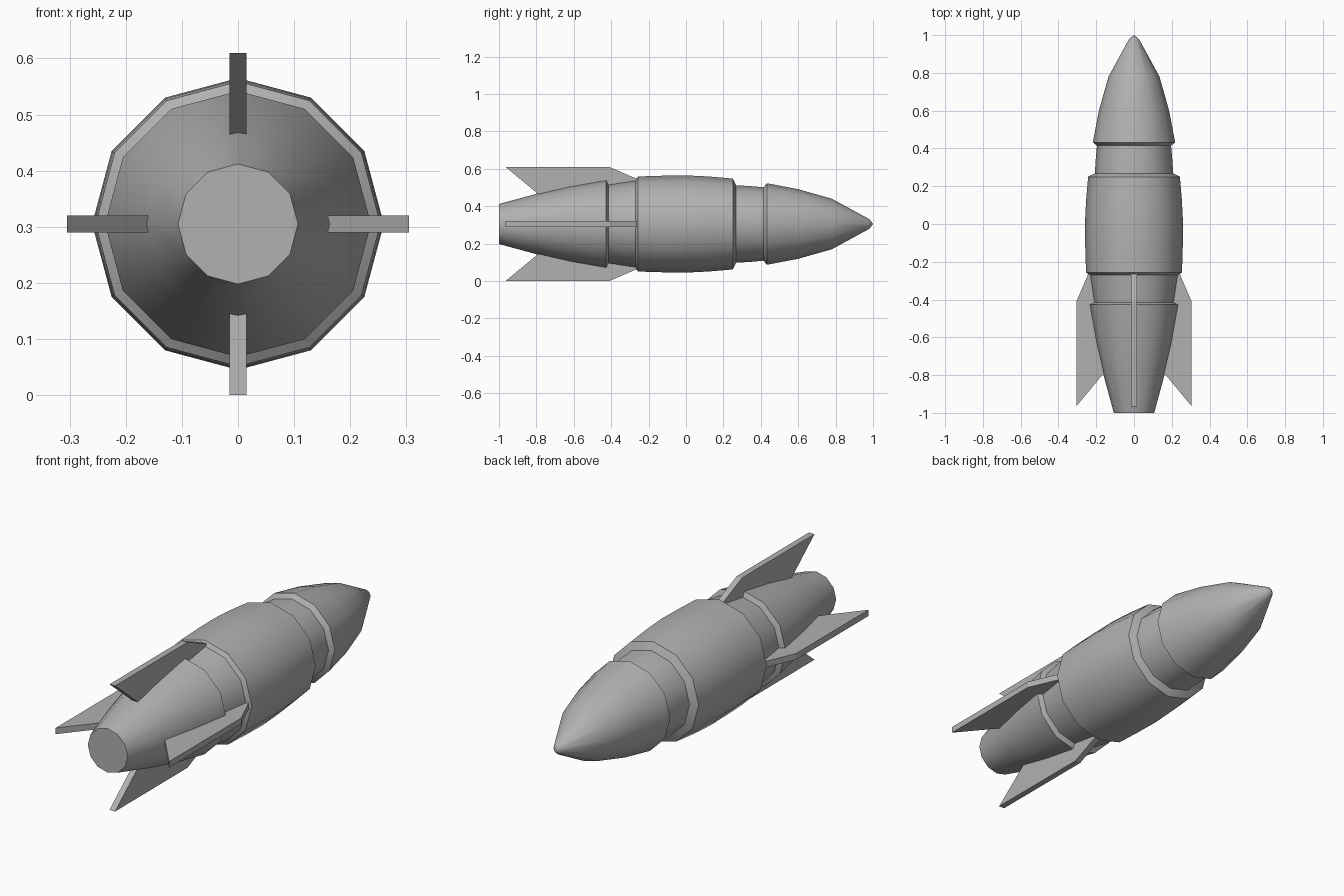
import bpy, bmesh, math
from mathutils import Matrix

if "Cube" in bpy.data.objects:
    bpy.data.objects.remove(bpy.data.objects["Cube"])

CZ = 0.305
SIDES = 12

# Dark grey paint
paint = bpy.data.materials.new("dark_grey")
paint.diffuse_color = (0.44, 0.44, 0.44, 1)
paint.use_nodes = True
paint.node_tree.nodes["Principled BSDF"].inputs["Base Color"].default_value = paint.diffuse_color


def finish(name, bm, smooth):
    bmesh.ops.recalc_face_normals(bm, faces=bm.faces)
    me = bpy.data.meshes.new(name)
    bm.to_mesh(me)
    bm.free()
    me.materials.append(paint)
    ob = bpy.data.objects.new(name, me)
    ob.location.z = CZ
    bpy.context.collection.objects.link(ob)
    if smooth:
        bpy.ops.object.select_all(action='DESELECT')
        ob.select_set(True)
        bpy.context.view_layer.objects.active = ob
        bpy.ops.object.shade_smooth_by_angle(angle=math.radians(34))
    return ob


def lathe(name, profile):
    """Turn (y, radius) points around the long axis; zero radius makes a tip."""
    bm = bmesh.new()
    rings = []
    for y, r in profile:
        if r == 0:
            rings.append([bm.verts.new((0, y, 0))] * SIDES)
        else:
            rings.append([bm.verts.new((r * math.sin(a), y, r * math.cos(a)))
                          for a in (2 * math.pi * i / SIDES for i in range(SIDES))])
    for a, b in zip(rings, rings[1:]):
        for i in range(SIDES):
            j = (i + 1) % SIDES
            loop = list(dict.fromkeys((a[i], a[j], b[j], b[i])))
            bm.faces.new(loop)
    for ring, (_, r) in ((rings[0], profile[0]), (rings[-1], profile[-1])):
        if r > 0:
            bm.faces.new(ring)
    return finish(name, bm, True)


def fin(name, angle):
    """Swept flat plate, rotated about the long axis."""
    outline = [(-0.255, 0.20), (-0.255, 0.238), (-0.41, 0.305),
               (-0.965, 0.305), (-0.79, 0.16), (-0.76, 0.135)]
    bm = bmesh.new()
    face = bm.faces.new([bm.verts.new((-0.015, y, r)) for y, r in outline])
    ext = bmesh.ops.extrude_face_region(bm, geom=[face])
    bmesh.ops.translate(bm, vec=(0.03, 0, 0),
                        verts=[g for g in ext["geom"] if isinstance(g, bmesh.types.BMVert)])
    bmesh.ops.rotate(bm, matrix=Matrix.Rotation(angle, 3, 'Y'), verts=bm.verts)
    return finish(name, bm, False)


# Rocket hull: tail cone, barrel and nose in one stepped profile
lathe("hull", [
    (-1.0, 0.107), (-0.79, 0.164), (-0.62, 0.203), (-0.427, 0.237),
    (-0.415, 0.213),
    (-0.27, 0.235), (-0.257, 0.254),
    (-0.13, 0.258), (0.0, 0.26), (0.12, 0.254), (0.25, 0.243),
    (0.268, 0.207),
    (0.34, 0.203), (0.415, 0.196), (0.432, 0.218),
    (0.6, 0.186), (0.78, 0.135), (0.98, 0.026), (1.0, 0.0)])

# Four fins
for i, side in enumerate(("top", "right", "bottom", "left")):
    fin(side + "_fin", i * math.pi / 2)
